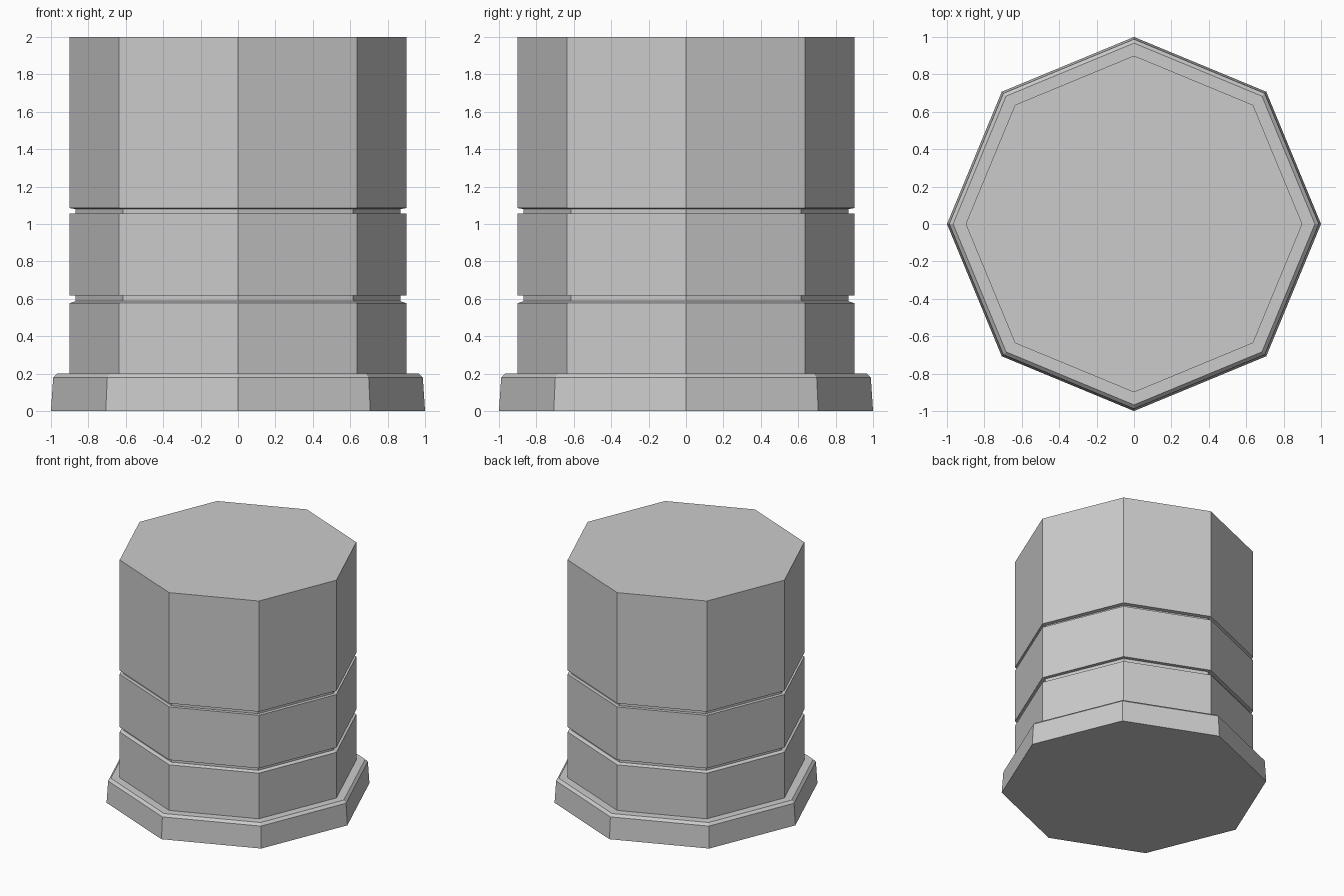
import bpy
import bmesh
from math import cos, sin, tau

SIDES = 8

cube = bpy.data.objects.get("Cube")
if cube:
    bpy.data.objects.remove(cube, do_unlink=True)

stone = bpy.data.materials.new("grey stone")
stone.use_nodes = True
grey = (0.6, 0.6, 0.6, 1)
stone.diffuse_color = grey
stone.node_tree.nodes["Principled BSDF"].inputs["Base Color"].default_value = grey


def turned_part(name, profile, cap_bottom=False, cap_top=False):
    """Sweep (radius, height) points around z with flat octagonal sides."""
    bm = bmesh.new()
    rings = [[bm.verts.new((r * cos(tau * i / SIDES), r * sin(tau * i / SIDES), z))
              for i in range(SIDES)] for r, z in profile]
    for low, high in zip(rings, rings[1:]):
        for i in range(SIDES):
            j = (i + 1) % SIDES
            bm.faces.new((low[i], low[j], high[j], high[i]))
    if cap_bottom:
        bm.faces.new(rings[0][::-1])
    if cap_top:
        bm.faces.new(rings[-1])
    mesh = bpy.data.meshes.new(name)
    bm.to_mesh(mesh)
    bm.free()
    mesh.materials.append(stone)
    obj = bpy.data.objects.new(name, mesh)
    bpy.context.collection.objects.link(obj)
    return obj


def groove(bottom, top, low_bevel, high_bevel):
    """Profile points of a shallow band cut into the shaft."""
    return [(SHAFT, bottom - low_bevel), (INNER, bottom),
            (INNER, top), (SHAFT, top + high_bevel)]


SHAFT, INNER = 0.9, 0.87

# Flared plinth with a bevelled rim
turned_part("plinth", [(1, 0), (0.988, 0.18), (0.967, 0.2), (SHAFT, 0.2)],
            cap_bottom=True)

# Shaft with two grooves
turned_part("shaft", [(SHAFT, 0.2)]
            + groove(0.587, 0.617, 0.01, 0)
            + groove(1.055, 1.08, 0, 0.005)
            + [(SHAFT, 2)], cap_top=True)
